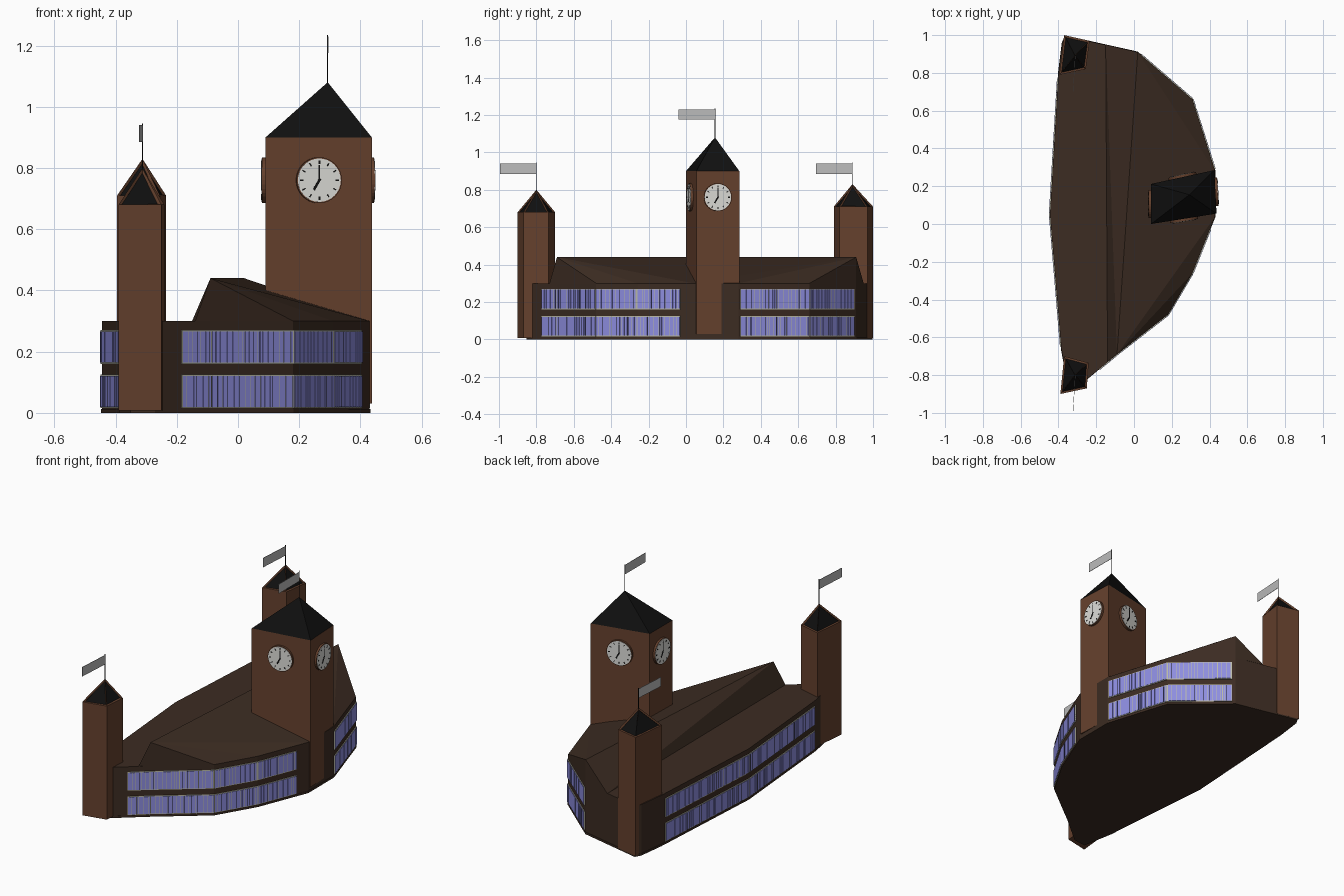
import bpy, bmesh, math, random
from mathutils import Vector, Matrix

random.seed(4)
if "Cube" in bpy.data.objects:
    bpy.data.objects.remove(bpy.data.objects["Cube"], do_unlink=True)


def material(name, *rgb):
    m = bpy.data.materials.new(name)
    m.use_nodes = True
    m.diffuse_color = (*rgb, 1)
    m.node_tree.nodes["Principled BSDF"].inputs["Base Color"].default_value = (*rgb, 1)
    return m


BRICK = material("red brown brick", .13, .052, .026)
DARK = material("dark brown wall", .045, .025, .016)
BLACK = material("black slate", .005, .005, .005)
GLASS = material("lavender glass", .27, .27, .75)
FRAME = material("pale window frame", .5, .5, .4)
WHITE = material("clock white", .7, .7, .67)
GREY = material("flag grey", .5, .5, .5)


def finish(name, bm, *mats):
    bmesh.ops.recalc_face_normals(bm, faces=bm.faces)
    me = bpy.data.meshes.new(name)
    bm.to_mesh(me)
    bm.free()
    for m in mats:
        me.materials.append(m)
    ob = bpy.data.objects.new(name, me)
    bpy.context.collection.objects.link(ob)
    return ob


def add_prism(bm, outline, z0, z1):
    low = [bm.verts.new((x, y, z0)) for x, y in outline]
    high = [bm.verts.new((x, y, z1)) for x, y in outline]
    n = len(outline)
    bm.faces.new(low[::-1])
    bm.faces.new(high)
    for i in range(n):
        j = (i + 1) % n
        bm.faces.new((low[i], low[j], high[j], high[i]))


def prism(name, outline, z0, z1, mat):
    bm = bmesh.new()
    add_prism(bm, outline, z0, z1)
    return finish(name, bm, mat)


def spire(name, outline, z0, apex, mats, ribbed=False):
    """Pyramid cap; ribbed caps have sunken dark panels between ribs."""
    bm = bmesh.new()
    ring = [bm.verts.new((x, y, z0)) for x, y in outline]
    tip = bm.verts.new(apex)
    sides = [bm.faces.new((ring[i - 1], ring[i], tip)) for i in range(len(ring))]
    bm.faces.new(ring[::-1])
    bmesh.ops.recalc_face_normals(bm, faces=bm.faces)
    if ribbed:
        bmesh.ops.inset_individual(bm, faces=sides, thickness=.013, depth=-.008)
        for f in sides:
            f.material_index = 1
    return finish(name, bm, *mats)


def flag(name, top, z0, z1, lean):
    x, y, z = top
    r = .0015
    prism(name + "_pole", [(x - r, y - r), (x + r, y - r), (x + r, y + r), (x - r, y + r)],
          z - .01, z1 + .005, BLACK)
    prism(name, [(x, y - .001), (x + .002, y - .001), (x + .002 - lean, y - .195), (x - lean, y - .195)],
          z0, z1, GREY)


# Main building
south, north = (-.09, -.69), (.02, .91)
east = [(.31, .66), (.43, .28), (.43, .04), (.31, -.26), (.18, -.48)]
footprint = [(-.38, .96), (-.36, .995), north, *east, south,
             (-.27, -.84), (-.35, -.85), (-.385, -.66), (-.445, .05), (-.4, .8)]
prism("main_walls", footprint, .012, .3, DARK)
prism("plinth", [(x * 1.005, y * 1.003) for x, y in footprint], 0, .012, DARK)

# Raised roof with gabled ends
bm = bmesh.new()
for x, y in [(-.14, -.73), *east, (-.15, .95)]:
    bm.verts.new((x, y, .3))
for x, y in (south, north):
    bm.verts.new((x, y, .3))
    bm.verts.new((x, y, .44))
bmesh.ops.convex_hull(bm, input=bm.verts[:])
finish("sloped_roof", bm, DARK)


# Window bands
def plate(bm, a, b, out, z0, z1, depth, index):
    count = len(bm.faces)
    add_prism(bm, [a, b, b + out * depth, a + out * depth], z0, z1)
    bm.faces.ensure_lookup_table()
    for f in bm.faces[count:]:
        f.material_index = index


def windows(name, path):
    bm = bmesh.new()
    for a, b in zip(path, path[1:]):
        a, b = Vector(a), Vector(b)
        run = (b - a).normalized()
        out = Vector((run.y, -run.x))
        for z0, z1 in ((.016, .125), (.16, .27)):
            plate(bm, a, b, out, z0, z1, .004, 0)
            t, length = .003, (b - a).length
            while t < length - .006:
                w = min(random.choice((.008, .014, .02, .026)), length - t - .002)
                plate(bm, a + run * t, a + run * (t + w), out, z0 + .004, z1 - .004, .006, 1)
                t += w
                if random.random() < .25:
                    plate(bm, a + run * t, a + run * (t + .002), out, z0 + .004, z1 - .004, .006, 2)
                t += .003
    finish(name, bm, FRAME, GLASS, BLACK)


windows("front_windows", [(-.185, -.769), south, (.18, -.48), (.31, -.26), (.402, -.03)])
windows("back_windows", [(.427, .29), (.31, .66), (.035, .897)])
windows("side_windows", [(-.402, .77), (-.445, .05), (-.386, -.65)])

# Corner towers with ribbed caps
corners = {
    "front": ([(-.39, -.9), (-.25, -.87), (-.24, -.735), (-.37, -.7)], .68, (-.312, -.8, .8), .885),
    "back": ([(-.395, .79), (-.255, .82), (-.235, .97), (-.37, 1)], .71, (-.312, .89, .83), .885),
}
for side, (outline, eave, apex, flag_z) in corners.items():
    prism(side + "_corner_tower", outline, .008, eave, BRICK)
    spire(side + "_corner_cap", outline, eave, apex, (BRICK, BLACK), True)
    flag(side + "_corner_flag", apex, flag_z, flag_z + .055, .012)

# Clock tower
tower = [(.09, 0), (.437, .055), (.425, .285), (.09, .212)]
apex = (.293, .155, 1.08)
prism("clock_tower", tower, .03, .9, BRICK)
spire("clock_tower_roof", tower, .9, apex, (BLACK,))
flag("clock_tower_flag", apex, 1.175, 1.23, 0)


# Clocks, one on each side
def disc(name, frame, radius, depth, mat):
    bm = bmesh.new()
    bmesh.ops.create_cone(bm, cap_ends=True, segments=32, radius1=radius, radius2=radius,
                          depth=depth, matrix=frame @ Matrix.Translation((0, 0, depth / 2)))
    finish(name, bm, mat)


def bar(bm, frame, turn, start, end, width):
    """Thin mark pointing clockwise from twelve by the given turn."""
    spin = frame @ Matrix.Rotation(-turn * math.tau, 4, "Z")
    bmesh.ops.create_cube(bm, size=1, matrix=spin @ Matrix.Translation((0, (start + end) / 2, .0145))
                          @ Matrix.Diagonal((width, end - start, .002, 1)))


for i, side in enumerate(("front", "left", "back", "right")):
    a, b = Vector(tower[i]), Vector(tower[(i + 1) % 4])
    run = (b - a).normalized()
    mid = (a + b) / 2
    frame = Matrix(((run.x, 0, run.y, mid.x), (run.y, 0, -run.x, mid.y), (0, 1, 0, .76), (0, 0, 0, 1)))
    disc(side + "_clock_rim", frame, .075, .012, BRICK)
    disc(side + "_clock_face", frame, .071, .014, WHITE)
    bm = bmesh.new()
    for hour in range(12):
        bar(bm, frame, hour / 12, .053, .064, .006 if hour % 3 == 0 else .004)
    bar(bm, frame, 0, -.006, .05, .005)
    bar(bm, frame, 7 / 12, -.006, .036, .008)
    finish(side + "_clock_hands", bm, BLACK)
